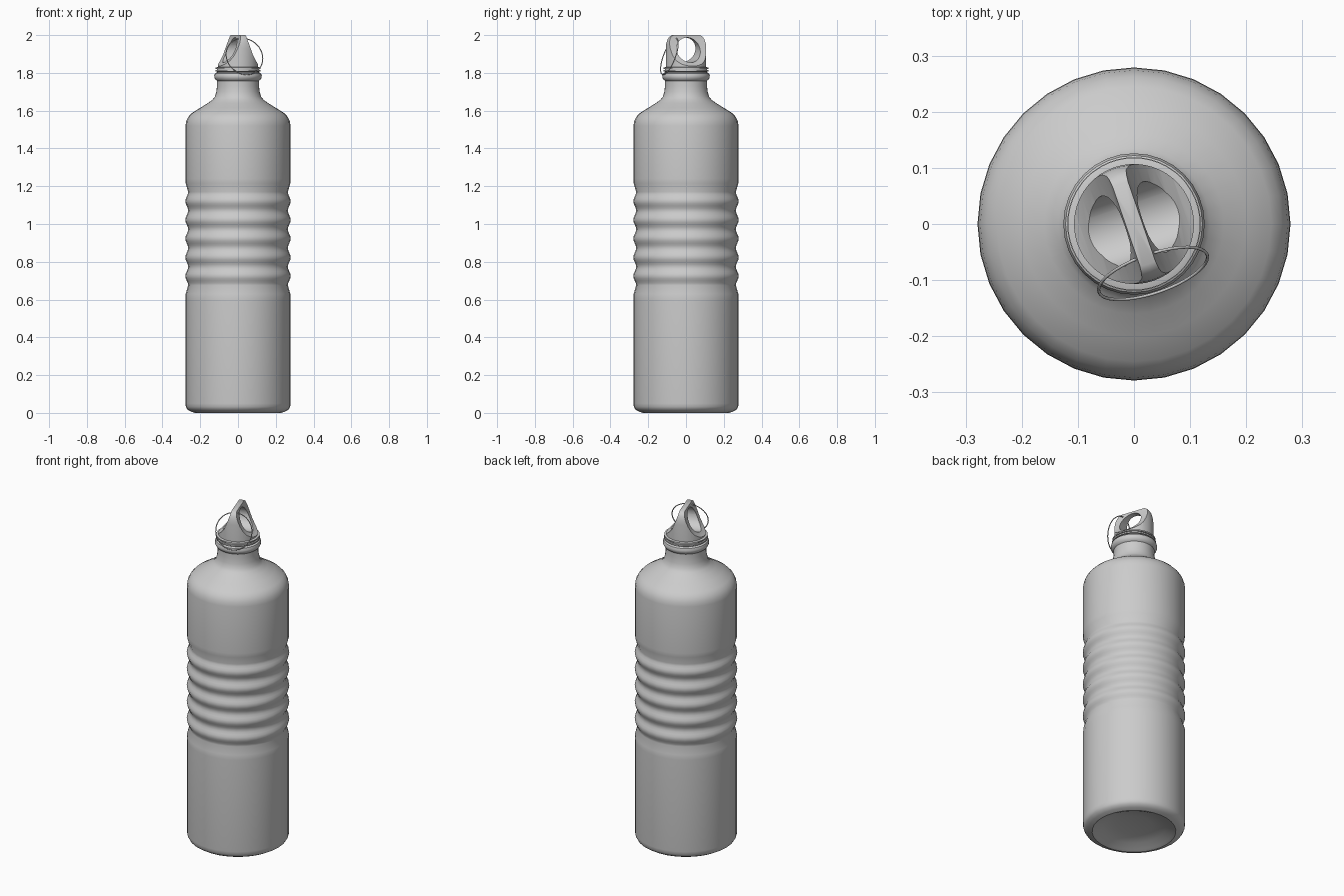
import bpy, bmesh, math
from mathutils import Matrix, Vector

if "Cube" in bpy.data.objects:
    bpy.data.objects.remove(bpy.data.objects["Cube"])

TURN = math.radians(19)  # twist of the cap handle about z


def new_object(name, bm, smooth=True):
    bmesh.ops.recalc_face_normals(bm, faces=bm.faces)
    mesh = bpy.data.meshes.new(name)
    bm.to_mesh(mesh)
    bm.free()
    ob = bpy.data.objects.new(name, mesh)
    bpy.context.collection.objects.link(ob)
    if smooth:
        smooth_by_angle(ob)
    return ob


def smooth_by_angle(ob, angle=35):
    bpy.ops.object.select_all(action='DESELECT')
    ob.select_set(True)
    bpy.context.view_layer.objects.active = ob
    bpy.ops.object.shade_smooth_by_angle(angle=math.radians(angle))


def lathe(name, profile, sides, smooth=True):
    """Revolve (radius, z) points; radius 0 at both ends closes the solid."""
    bm = bmesh.new()
    vs = [bm.verts.new((r, 0, z)) for r, z in profile]
    es = [bm.edges.new(p) for p in zip(vs, vs[1:])]
    bmesh.ops.spin(bm, geom=vs + es, cent=(0, 0, 0), axis=(0, 0, 1),
                   angle=2 * math.pi, steps=sides)
    bmesh.ops.remove_doubles(bm, verts=bm.verts, dist=1e-5)
    return new_object(name, bm, smooth)


def boolean(ob, other, op):
    other.hide_render = True
    mod = ob.modifiers.new(op, 'BOOLEAN')
    mod.object, mod.operation, mod.solver = other, op, 'EXACT'
    bpy.context.view_layer.objects.active = ob
    bpy.ops.object.modifier_apply(modifier=mod.name)
    bpy.data.objects.remove(other)


# Bottle body: dished base, ribbed grip, shoulder, neck and lip bead
base = [(0, .04), (.10, .037), (.17, .025), (.21, .006), (.228, 0), (.25, .007),
        (.268, .018), (.276, .032), (.278, .05), (.278, .60), (.277, .63)]
ribs = []
for i in range(41):
    t = i / 8
    ribs.append((.2715 - .0075 * math.cos(2 * math.pi * t), .675 + .099 * t))
top = [(.277, 1.215), (.278, 1.24), (.278, 1.52), (.274, 1.545), (.263, 1.568),
       (.245, 1.587), (.20, 1.615), (.16, 1.64), (.135, 1.658), (.122, 1.675),
       (.115, 1.70), (.111, 1.73), (.111, 1.758), (.119, 1.764), (.125, 1.775),
       (.126, 1.785), (.122, 1.797), (.114, 1.802), (0, 1.802)]
lathe("bottle_body", base + ribs + top, 32)

# Cap collar: two thin flanges with a groove between
lathe("cap_collar", [(0, 1.798), (.110, 1.798), (.110, 1.806), (.119, 1.807), (.119, 1.815),
                     (.112, 1.816), (.112, 1.820), (.118, 1.821), (.118, 1.828),
                     (.108, 1.831), (0, 1.831)], 48)

# Cap handle: round plug trimmed to a flared fin, pierced by a finger hole
handle = lathe("cap_handle", [(0, 1.822), (.107, 1.822), (.107, 1.93), (.105, 1.955),
                              (.099, 1.977), (.090, 1.991), (.076, 2.0), (0, 2.0)], 48, False)
half = [(.112, 1.81), (.112, 1.832), (.092, 1.846), (.072, 1.865), (.054, 1.89),
        (.040, 1.92), (.028, 1.95), (.018, 1.98), (.011, 2.02)]
bm = bmesh.new()
outline = half + [(-x, z) for x, z in reversed(half)]
face = bm.faces.new([bm.verts.new((x, -.2, z)) for x, z in outline])
ext = bmesh.ops.extrude_face_region(bm, geom=[face])
bmesh.ops.translate(bm, vec=(0, .4, 0), verts=[
    g for g in ext["geom"] if isinstance(g, bmesh.types.BMVert)])
boolean(handle, new_object("fin_shape", bm, False), 'INTERSECT')

bm = bmesh.new()
bmesh.ops.create_cone(bm, cap_ends=True, segments=32, radius1=.066, radius2=.066, depth=.5,
                      matrix=Matrix.Translation((0, 0, 1.921)) @ Matrix.Rotation(math.pi / 2, 4, 'Y'))
boolean(handle, new_object("hole_cutter", bm, False), 'DIFFERENCE')
handle.data.transform(Matrix.Rotation(TURN, 4, 'Z'))
smooth_by_angle(handle)

# Wire key ring hanging tilted from the handle
u = Vector((math.cos(TURN), math.sin(TURN), 0))
v = Vector((-math.sin(TURN) * .34, math.cos(TURN) * .34, .94)).normalized()
rot = Matrix((u, v, u.cross(v))).transposed().to_4x4()
bpy.ops.mesh.primitive_torus_add(major_radius=.102, minor_radius=.0028,
                                 major_segments=48, minor_segments=8)
ring = bpy.context.object
ring.name = "key_ring"
ring.data.transform(Matrix.Translation((.034, -.088, 1.887)) @ rot)
smooth_by_angle(ring, 60)
